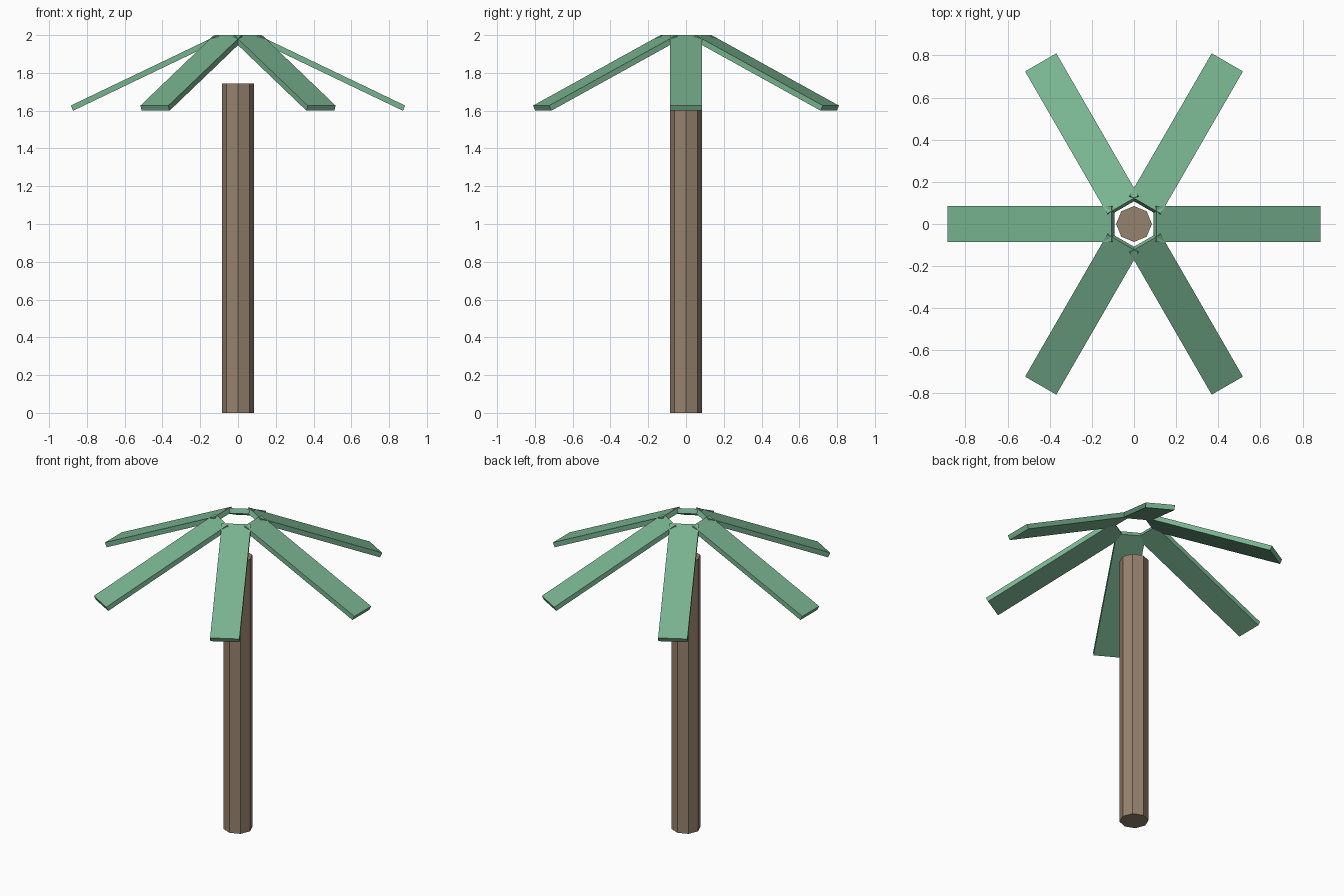
import bpy
from math import cos, sin, radians
from mathutils import Matrix

cube = bpy.data.objects.get("Cube")
if cube:
    bpy.data.objects.remove(cube, do_unlink=True)


def make_material(name, color):
    mat = bpy.data.materials.new(name)
    mat.use_nodes = True
    mat.diffuse_color = color
    mat.node_tree.nodes["Principled BSDF"].inputs["Base Color"].default_value = color
    return mat


bark = make_material("bark_brown", (0.305, 0.223, 0.153, 1))
leaf = make_material("leaf_green", (0.191, 0.456, 0.279, 1))

# Trunk: eight-sided column with corners on the axes
RADIUS, HEIGHT = 0.085, 1.745
bpy.ops.mesh.primitive_cylinder_add(vertices=8, radius=RADIUS, depth=HEIGHT,
                                    location=(0, 0, HEIGHT / 2))
trunk = bpy.context.object
trunk.name = "trunk"
trunk.data.materials.append(bark)

# Fronds: six flat planks drooping outward around an open crown
COUNT, LENGTH, WIDTH, THICK = 6, 0.864, 0.171, 0.03
DROOP = radians(25.6)
shape = (Matrix.Translation((0.4895, 0, 1.8))
         @ Matrix.Rotation(DROOP, 4, 'Y')
         @ Matrix.Diagonal((LENGTH, WIDTH, THICK, 1)))
for i in range(COUNT):
    bpy.ops.mesh.primitive_cube_add(size=1)
    frond = bpy.context.object
    frond.name = f"frond_{i + 1}"
    frond.data.transform(Matrix.Rotation(radians(360 / COUNT * i), 4, 'Z') @ shape)
    frond.data.materials.append(leaf)
